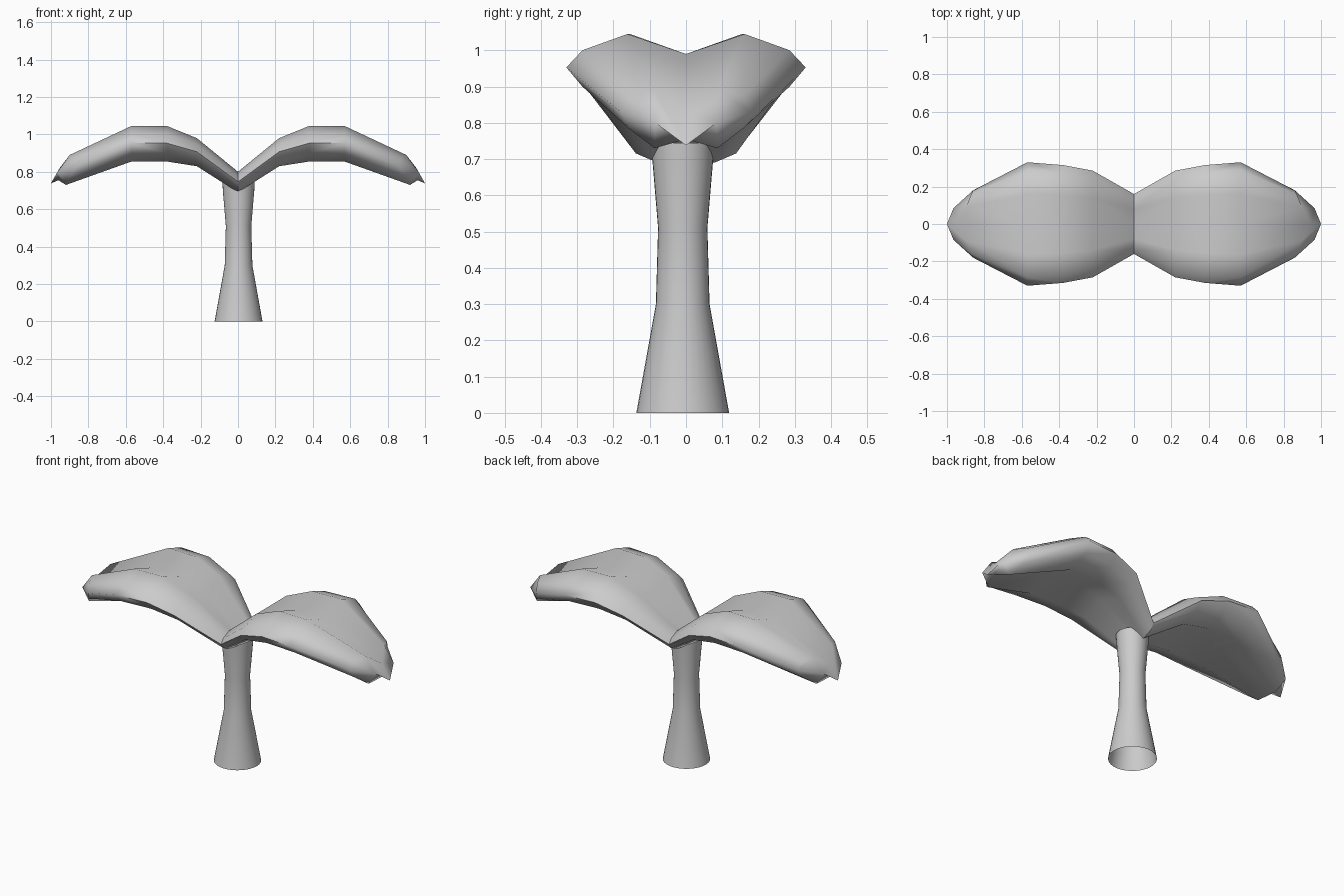
import bpy, bmesh, math

if "Cube" in bpy.data.objects:
    bpy.data.objects.remove(bpy.data.objects["Cube"])


def make_object(name, rings, closed_angle):
    """Skin a list of equal-length point rings into a smooth surface."""
    bm = bmesh.new()
    rows = [[bm.verts.new(p) for p in ring] for ring in rings]
    n = len(rows[0])
    for a, b in zip(rows, rows[1:]):
        for i in range(n):
            j = (i + 1) % n
            bm.faces.new((a[i], a[j], b[j], b[i]))
    bmesh.ops.remove_doubles(bm, verts=bm.verts, dist=0.0005)
    bmesh.ops.recalc_face_normals(bm, faces=bm.faces)
    mesh = bpy.data.meshes.new(name)
    bm.to_mesh(mesh)
    bm.free()
    obj = bpy.data.objects.new(name, mesh)
    bpy.context.collection.objects.link(obj)
    bpy.context.view_layer.objects.active = obj
    obj.select_set(True)
    bpy.ops.object.shade_smooth_by_angle(angle=math.radians(closed_angle))
    obj.select_set(False)
    return obj


def full_ring(upper, lower):
    """upper: centre to edge, lower: edge side back to centre; mirrored in y."""
    half = upper + lower
    return half + [(x, -y, z) for x, y, z in half[-2:0:-1]]


# leaf sections: x, half width, mid height, half thickness
sections = [(0, 0.16, 0.745, 0.055), (0.22, 0.285, 0.905, 0.075),
            (0.38, 0.315, 0.95, 0.095), (0.57, 0.33, 0.95, 0.095)]
# grooved pillow cross-section: y factor, z factor
profile = [(0, 0.42), (0.49, 1), (0.865, 0.53), (1, 0.03)]

rings = []
for x, w, z, h in sections:
    up = [(x, w * a, z + h * b) for a, b in profile]
    low = [(x, w * a, z - h * b) for a, b in profile[2::-1]]
    rings.append(full_ring(up, low))

# rounded leaf end, closing onto the outline of the tip
edge, mid, tip = (0.86, 0.18, 0.83), (0.965, 0.085, 0.80), (1.0, 0, 0.738)
rings.append(full_ring(
    [(0.95, 0, 0.825), (0.90, 0.087, 0.89), (0.87, 0.158, 0.875), edge],
    [(0.875, 0.158, 0.785), (0.92, 0.087, 0.73), (0.96, 0, 0.755)]))
rings.append(full_ring([tip, mid, edge, edge], [edge, mid, tip]))

leaves = make_object("leaves", rings, 75)
mirror = leaves.modifiers.new("Mirror", "MIRROR")
mirror.use_axis[0] = True
mirror.use_mirror_merge = False

# flared open stem
sides = 32
stem_profile = [(0.128, 0), (0.074, 0.3), (0.068, 0.51), (0.084, 0.70), (0.086, 0.745)]
stem = make_object("stem", [
    [(0.003 + r * math.cos(t * math.tau / sides),
      -0.009 + r * math.sin(t * math.tau / sides), z) for t in range(sides)]
    for r, z in stem_profile], 60)
